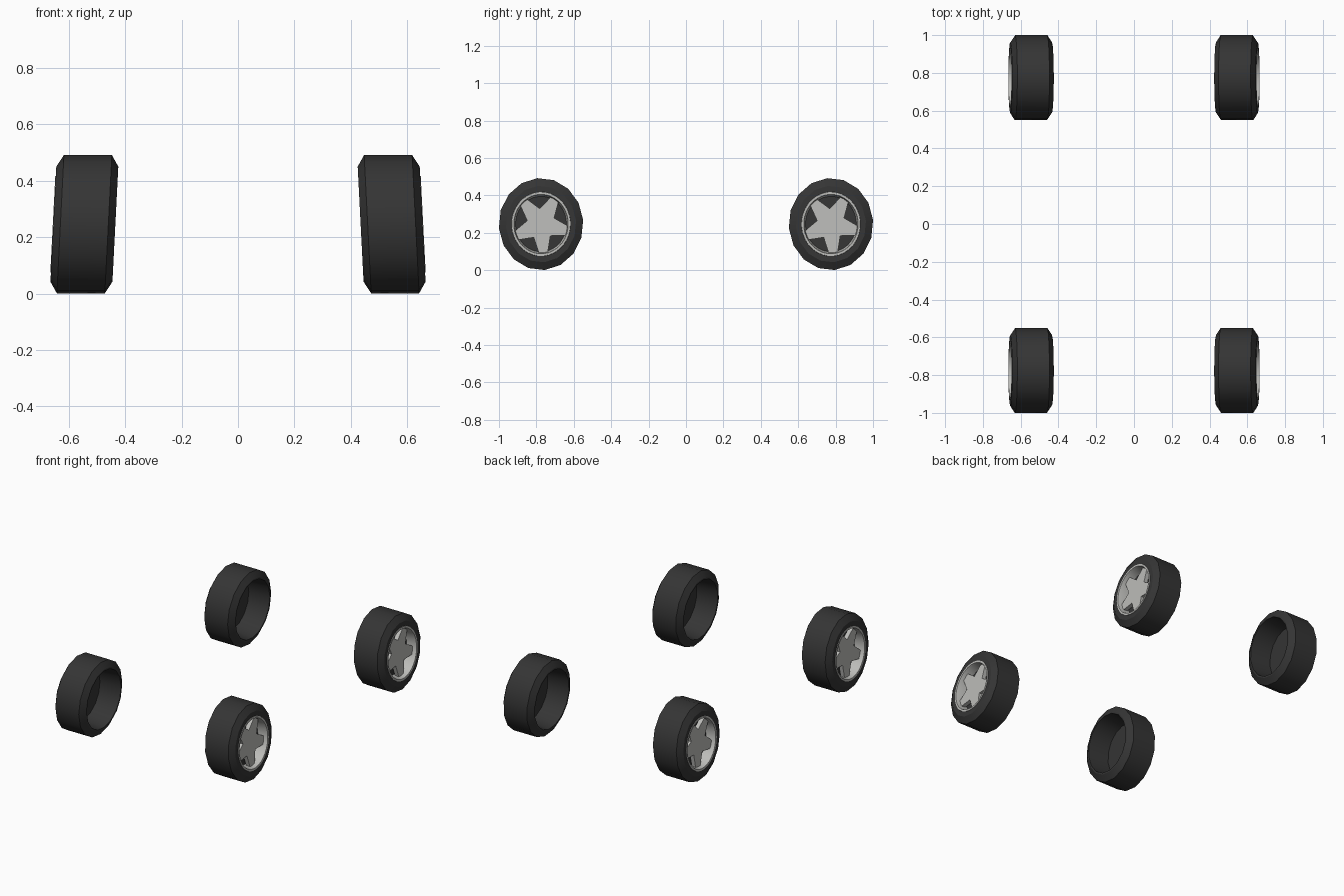
import bpy, bmesh, math
from math import sin, cos, radians

if "Cube" in bpy.data.objects:
    bpy.data.objects.remove(bpy.data.objects["Cube"])

def material(name, v):
    m = bpy.data.materials.new(name)
    m.diffuse_color = (v[0], v[1], v[2], 1)
    m.use_nodes = True
    m.node_tree.nodes["Principled BSDF"].inputs["Base Color"].default_value = m.diffuse_color
    return m

RUBBER = material("dark_rubber", (0.035, 0.035, 0.035))
METAL = material("light_metal", (0.5, 0.5, 0.48))
START = -85.0     # wheel rotation: one spoke points almost straight down
CX, CY, CZ = 0.545, 0.775, 0.2465

def place(a, r, deg, sx, sy):
    """Wheel coordinates (outward, radius, angle) to world, with camber and tall scale."""
    y, z = r * cos(radians(deg)), 1.09 * r * sin(radians(deg))
    return (sx * (CX + a - 0.051 * z), sy * CY + y, CZ + z)

def finish(bm, name, mat):
    bmesh.ops.recalc_face_normals(bm, faces=bm.faces)
    me = bpy.data.meshes.new(name)
    bm.to_mesh(me)
    bm.free()
    me.materials.append(mat)
    ob = bpy.data.objects.new(name, me)
    bpy.context.collection.objects.link(ob)
    bpy.ops.object.select_all(action='DESELECT')
    ob.select_set(True)
    bpy.context.view_layer.objects.active = ob
    bpy.ops.object.shade_smooth_by_angle(angle=radians(30))

def lathe(name, profile, n, mat, sx, sy):
    """Closed cross-section swept round the axle."""
    bm = bmesh.new()
    rings = [[bm.verts.new(place(a, r, START + 360 * i / n, sx, sy)) for a, r in profile]
             for i in range(n)]
    k = len(profile)
    for i in range(n):
        p, q = rings[i], rings[(i + 1) % n]
        for j in range(k):
            bm.faces.new((p[j], p[(j + 1) % k], q[(j + 1) % k], q[j]))
    finish(bm, name, mat)

def prism(name, front, back, mat, sx, sy):
    """Solid between two matching outlines of (outward, radius, angle)."""
    bm = bmesh.new()
    f = [bm.verts.new(place(*p, sx, sy)) for p in front]
    b = [bm.verts.new(place(*p, sx, sy)) for p in back]
    n = len(f)
    for i in range(n):
        j = (i + 1) % n
        bm.faces.new((f[i], f[j], b[j], b[i]))
    for loop, centre in ((f, front[0][0]), (b, back[0][0])):
        c = bm.verts.new(place(centre, 0, 0, sx, sy))
        for i in range(n):
            bm.faces.new((loop[i], loop[(i + 1) % n], c))
    finish(bm, name, mat)

TYRE = [(0.110, 0.157), (0.110, 0.188), (0.085, 0.226), (-0.085, 0.226),
        (-0.110, 0.188), (-0.110, 0.178), (0.035, 0.164)]
RIM = [(0.108, 0.159), (0.112, 0.157), (0.112, 0.146), (0.104, 0.143),
       (0.046, 0.136), (0.046, 0.155)]

def star(a):
    pts = []
    for i in range(5):
        d = START + 72 * i
        pts += [(a, 0.076, d - 36), (a, 0.146, d - 9), (a, 0.146, d + 9)]
    return pts

for sx, side in ((1, "right"), (-1, "left")):
    for sy, end in ((-1, "front"), (1, "back")):
        tag = f"{end}_{side}"
        lathe("tyre_" + tag, TYRE, 16, RUBBER, sx, sy)
        lathe("rim_" + tag, RIM, 32, METAL, sx, sy)
        # five-spoke star, slightly recessed in the rim
        prism("spokes_" + tag, star(0.086), star(0.058), METAL, sx, sy)
        # dark plate closing the wheel behind the spokes
        disc = [(r, START + 22.5 * i) for i in range(16) for r in (0.166,)]
        prism("back_plate_" + tag, [(0.047, r, d) for r, d in disc],
              [(0.034, r, d) for r, d in disc], RUBBER, sx, sy)
